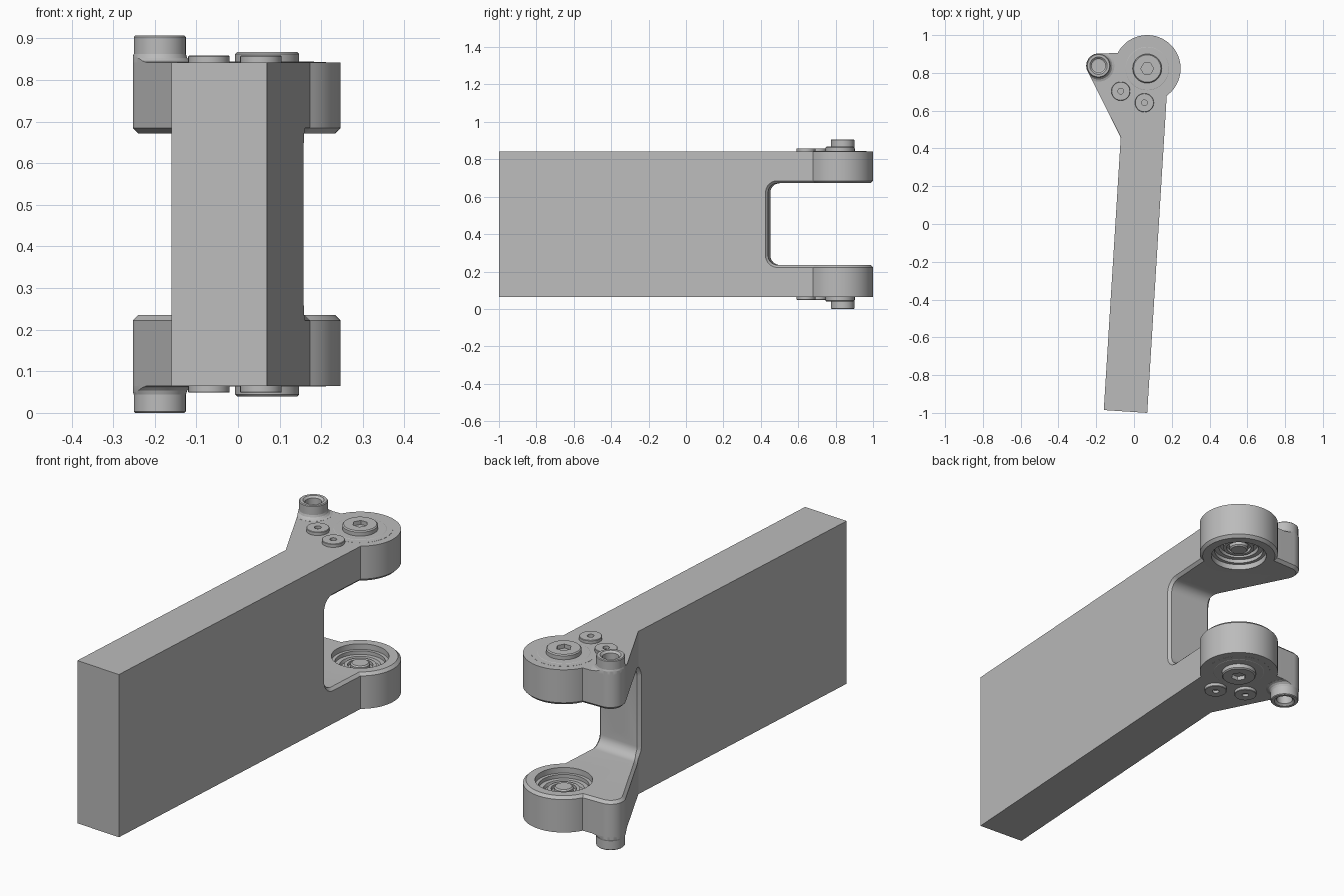
import bpy, bmesh
from math import sin, cos, radians, pi
from mathutils import Matrix, Vector

cube = bpy.data.objects.get("Cube")
if cube:
    bpy.data.objects.remove(cube)

MID = 0.4535       # height of the mirror plane
HALF = 0.389       # half height of the plate
INNER = 0.2185     # half height of the fork gap
PIVOT = (0.07, 0.823)
HORN = (-0.188, 0.838)

grey = bpy.data.materials.new("plain_grey")
grey.use_nodes = True
grey.diffuse_color = (0.5, 0.5, 0.5, 1)
grey.node_tree.nodes["Principled BSDF"].inputs["Base Color"].default_value = (0.5, 0.5, 0.5, 1)


def make(name, bm):
    bmesh.ops.recalc_face_normals(bm, faces=bm.faces)
    mesh = bpy.data.meshes.new(name)
    bm.to_mesh(mesh)
    bm.free()
    mesh.materials.append(grey)
    obj = bpy.data.objects.new(name, mesh)
    bpy.context.collection.objects.link(obj)
    return obj


def smooth(obj):
    obj.data.shade_smooth()
    obj.data.set_sharp_from_angle(angle=radians(20))


def arc(c, r, a, b, n):
    angles = [radians(a + (b - a) * i / n) for i in range(n + 1)]
    return [(c[0] + r * cos(t), c[1] + r * sin(t)) for t in angles]


def prism(name, pts, low, high, matrix=Matrix()):
    bm = bmesh.new()
    face = bm.faces.new([bm.verts.new((x, y, low)) for x, y in pts])
    ext = bmesh.ops.extrude_face_region(bm, geom=[face])
    bmesh.ops.translate(bm, vec=(0, 0, high - low),
                        verts=[v for v in ext["geom"] if isinstance(v, bmesh.types.BMVert)])
    bm.transform(matrix)
    return make(name, bm)


def lathe(name, centre, side, profile, steps=48):
    """Turn (radius, distance from the mid plane) points about a vertical axis."""
    bm = bmesh.new()
    verts = [bm.verts.new((r, 0, side * h)) for r, h in profile]
    edges = [bm.edges.new(pair) for pair in zip(verts, verts[1:])]
    bmesh.ops.spin(bm, geom=verts + edges, cent=(0, 0, 0), axis=(0, 0, 1),
                   angle=2 * pi, steps=steps, use_duplicate=False)
    bmesh.ops.remove_doubles(bm, verts=bm.verts, dist=0.0001)
    bm.transform(Matrix.Translation((*centre, MID)))
    return make(name, bm)


def combine(obj, tool, operation="DIFFERENCE"):
    mod = obj.modifiers.new("cut", "BOOLEAN")
    mod.operation, mod.object, mod.solver = operation, tool, "EXACT"
    tool.hide_render = True
    bpy.context.view_layer.update()
    result = bpy.data.meshes.new_from_object(
        obj.evaluated_get(bpy.context.evaluated_depsgraph_get()))
    obj.modifiers.clear()
    obj.data = result
    bpy.data.objects.remove(tool)


# Plate outline with the round pivot end and the side horn
outline = ([(-0.16, -0.985), (0.07, -1.0)]
           + arc(PIVOT, 0.177, -54.3, 152.5, 40)
           + arc(HORN, 0.065, 90, 207, 20)
           + [(-0.07, 0.46)])
plate = prism("forked_plate", outline, MID - HALF, MID + HALF)

# Fork gap, square to the plate's long axis, with rounded corners
along = Vector((0.06, 1, 0)).normalized()
up = Vector((0, 0, 1))
across = along.cross(up)
frame = Matrix((along, up, across)).transposed().to_4x4()
frame.translation = (0.045, 0.445, MID)
R = 0.05
gap = ([(1, -INNER), (1, INNER)]
       + arc((R, INNER - R), R, 90, 180, 8)
       + arc((R, R - INNER), R, 180, 270, 8))
combine(plate, prism("gap_cutter", gap, -0.6, 0.6, frame))

# Chamfer around the rim of the gap
bm = bmesh.new()
bm.from_mesh(plate.data)
gap_faces = {f for f in bm.faces
             if all(abs(v.co.z - MID) < INNER + 0.01 and v.co.y > 0.4 for v in f.verts)}
rim = [e for e in bm.edges if sum(f in gap_faces for f in e.link_faces) == 1]
bmesh.ops.bevel(bm, geom=rim, offset=0.013, segments=1, affect="EDGES")
bm.to_mesh(plate.data)
bm.free()

# Two round holes in the end wall of the gap
for level in (-0.1, 0.1):
    combine(plate, prism("wall_hole_cutter", arc((0, level), 0.035, 0, 348.75, 31), -0.15, 0.05,
                         frame @ Matrix(((0, 0, 1, 0), (0, 1, 0, 0), (-1, 0, 0, 0), (0, 0, 0, 1)))
                         @ Matrix.Identity(4)))

for side, tag in ((1, "upper"), (-1, "lower")):
    # Bearing recess on the inner face of each fork arm
    combine(plate, lathe("recess_cutter", PIVOT, side,
                         [(0, 0.1), (0.125, 0.1), (0.125, 0.3), (0, 0.3)]))
    bearing = lathe(tag + "_bearing", PIVOT, side, [
        (0.128, 0.31), (0.128, 0.245), (0.11, 0.245), (0.11, 0.262), (0.09, 0.262),
        (0.085, 0.275), (0.07, 0.275), (0.07, 0.26), (0.055, 0.26), (0.055, 0.275),
        (0.042, 0.275), (0.042, 0.255), (0.036, 0.249), (0, 0.249), (0, 0.31), (0.128, 0.31)])

    # Thin cover ring and pivot bolt on the outer face
    cover = lathe(tag + "_cover_ring", PIVOT, side, [
        (0.142, 0.38), (0.142, 0.3895), (0.115, 0.3895), (0.113, 0.3905), (0, 0.3905),
        (0, 0.38), (0.142, 0.38)], 64)
    bolt = lathe(tag + "_pivot_bolt", PIVOT, side, [
        (0, 0.38), (0.077, 0.38), (0.077, 0.409), (0.072, 0.414), (0, 0.414), (0, 0.38)])
    hexagon = arc(PIVOT, 0.034, 0, 300, 5)
    low, high = sorted((MID + side * 0.395, MID + side * 0.5))
    combine(bolt, prism("hex_cutter", hexagon, low, high))

    # Horn boss with a blind bore
    boss = lathe(tag + "_horn_boss", HORN, side, [
        (0, 0.37), (0.0625, 0.37), (0.0625, 0.45), (0.059, 0.4535), (0.046, 0.4535),
        (0.036, 0.445), (0.036, 0.4), (0, 0.4), (0, 0.37)])
    # Fillet between boss and plate, trimmed to the outline
    flare = lathe(tag + "_horn_fillet", HORN, side, [
        (0, 0.38), (0.084, 0.38), (0.084, 0.3895), (0.073, 0.393), (0.066, 0.4),
        (0.062, 0.411), (0, 0.39), (0, 0.38)])
    combine(flare, prism("trim", outline, MID - 0.5, MID + 0.5), "INTERSECT")

    # Small retaining pins
    pins = [lathe(tag + "_pin_" + str(i + 1), spot, side, [
        (0, 0.38), (0.05, 0.38), (0.05, 0.403), (0.048, 0.405), (0.015, 0.405),
        (0.015, 0.392), (0, 0.392), (0, 0.38)], 32)
        for i, spot in enumerate([(-0.07, 0.703), (0.055, 0.642)])]
    for part in [bearing, cover, bolt, boss, flare] + pins:
        smooth(part)

smooth(plate)
